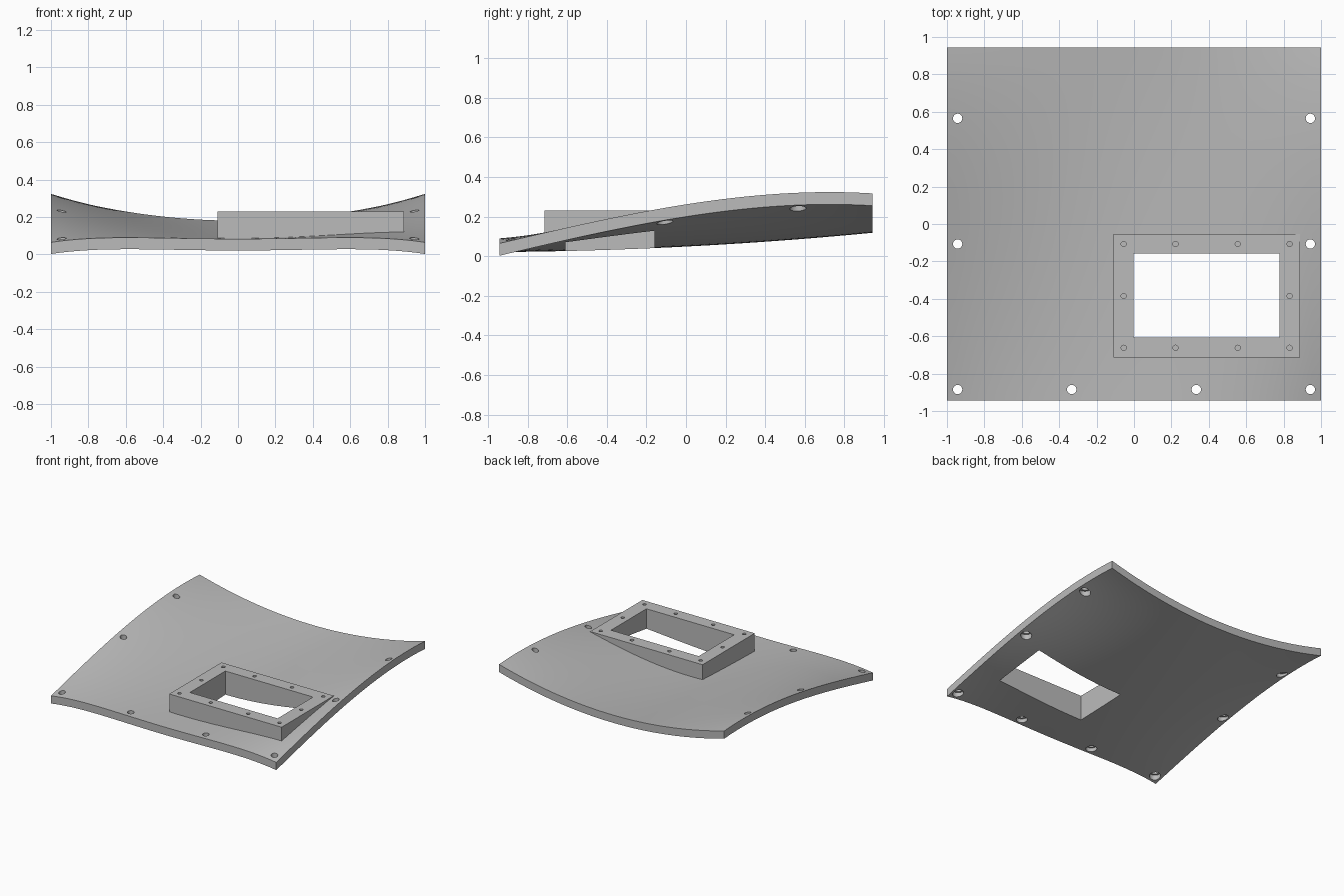
import bpy, bmesh
from mathutils import Matrix

cube = bpy.data.objects.get("Cube")
if cube:
    bpy.data.objects.remove(cube, do_unlink=True)

THICK = 0.062
FRAME_TOP = 0.23
D = 0.943

grey = bpy.data.materials.new("plain grey")
grey.use_nodes = True
colour = (0.5, 0.5, 0.5, 1)
grey.diffuse_color = colour
grey.node_tree.nodes["Principled BSDF"].inputs["Base Color"].default_value = colour


def through(points, y):
    """Smooth polynomial through a few (y, z) points."""
    total = 0
    for i, (yi, zi) in enumerate(points):
        for j, (yj, _) in enumerate(points):
            if i != j:
                zi *= (y - yj) / (yi - yj)
        total += zi
    return total


MIDDLE = [(-0.94, 0.083), (-0.16, 0.103), (0.94, 0.18)]
EDGE = [(-0.94, 0.065), (-0.157, 0.235), (0.4, 0.31), (0.94, 0.317)]


def surface(x, y):
    """Height of the curved panel's upper face."""
    mid, edge = through(MIDDLE, y), through(EDGE, y)
    wave = -0.031 * (D - y)
    return mid + (edge - mid - wave) * x ** 2 + wave * x ** 4


def finish(name, bm):
    mesh = bpy.data.meshes.new(name)
    bmesh.ops.recalc_face_normals(bm, faces=bm.faces)
    bm.to_mesh(mesh)
    bm.free()
    obj = bpy.data.objects.new(name, mesh)
    bpy.context.collection.objects.link(obj)
    mesh.materials.append(grey)
    return obj


def slab(name, x0, x1, y0, y1, n, top, bottom):
    """Solid over a rectangle, between two height functions."""
    bm = bmesh.new()
    bmesh.ops.create_grid(bm, x_segments=n, y_segments=n, size=1)
    for v in bm.verts:
        v.co.x = x0 + (x1 - x0) * (v.co.x + 1) / 2
        v.co.y = y0 + (y1 - y0) * (v.co.y + 1) / 2
    ext = bmesh.ops.extrude_face_region(bm, geom=bm.faces[:], use_keep_orig=True)
    upper = {g for g in ext["geom"] if isinstance(g, bmesh.types.BMVert)}
    for v in bm.verts:
        v.co.z = (top if v in upper else bottom)(v.co.x, v.co.y)
    return finish(name, bm)


def pins(name, specs):
    """Upright cylinders from (x, y, radius, low, high)."""
    bm = bmesh.new()
    for x, y, r, low, high in specs:
        bmesh.ops.create_cone(bm, cap_ends=True, segments=24, radius1=r, radius2=r,
                              depth=high - low,
                              matrix=Matrix.Translation((x, y, (low + high) / 2)))
    return finish(name, bm)


def cut(obj, cutter):
    mod = obj.modifiers.new("cut", 'BOOLEAN')
    mod.operation = 'DIFFERENCE'
    mod.solver = 'EXACT'
    mod.object = cutter
    bpy.context.view_layer.objects.active = obj
    bpy.ops.object.modifier_apply(modifier=mod.name)


# Curved panel and the flat-topped frame that grows out of it
panel = slab("curved_panel", -1, 1, -D, D, 40, surface,
             lambda x, y: surface(x, y) - THICK)
frame = slab("raised_frame", -0.11, 0.888, -0.715, -0.053, 20,
             lambda x, y: FRAME_TOP, lambda x, y: surface(x, y) - 0.02)

# Rectangular opening through both
opening = slab("opening_cutter", -0.002, 0.777, -0.608, -0.158, 1,
               lambda x, y: 1, lambda x, y: -1)

# Panel holes with wider recesses underneath
spots = [(s * 0.943, y) for s in (-1, 1) for y in (-0.885, -0.107, 0.565)]
spots += [(s * 0.333, -0.885) for s in (-1, 1)]
holes = pins("panel_hole_cutter", [(x, y, 0.025, -1, 1) for x, y in spots])
recesses = pins("recess_cutter", [(x, y, 0.041, -1, surface(x, y) - 0.032)
                                  for x, y in spots])

# Shallow bolt holes around the frame
bolts = [(x, y) for x in (-0.055, 0.222, 0.555, 0.832)
         for y in (-0.662, -0.385, -0.107)
         if y != -0.385 or x in (-0.055, 0.832)]
bolt_holes = pins("bolt_hole_cutter", [(x, y, 0.014, FRAME_TOP - 0.025, 0.5)
                                       for x, y in bolts])

for obj, cutters in ((panel, (opening, recesses, holes)),
                     (frame, (opening, bolt_holes))):
    for cutter in cutters:
        cut(obj, cutter)
for cutter in (opening, recesses, holes, bolt_holes):
    bpy.data.objects.remove(cutter, do_unlink=True)

# Smooth curved faces, crisp edges
for obj in (panel, frame):
    bpy.ops.object.select_all(action='DESELECT')
    obj.select_set(True)
    bpy.context.view_layer.objects.active = obj
    bpy.ops.object.shade_smooth_by_angle(angle=0.5)
